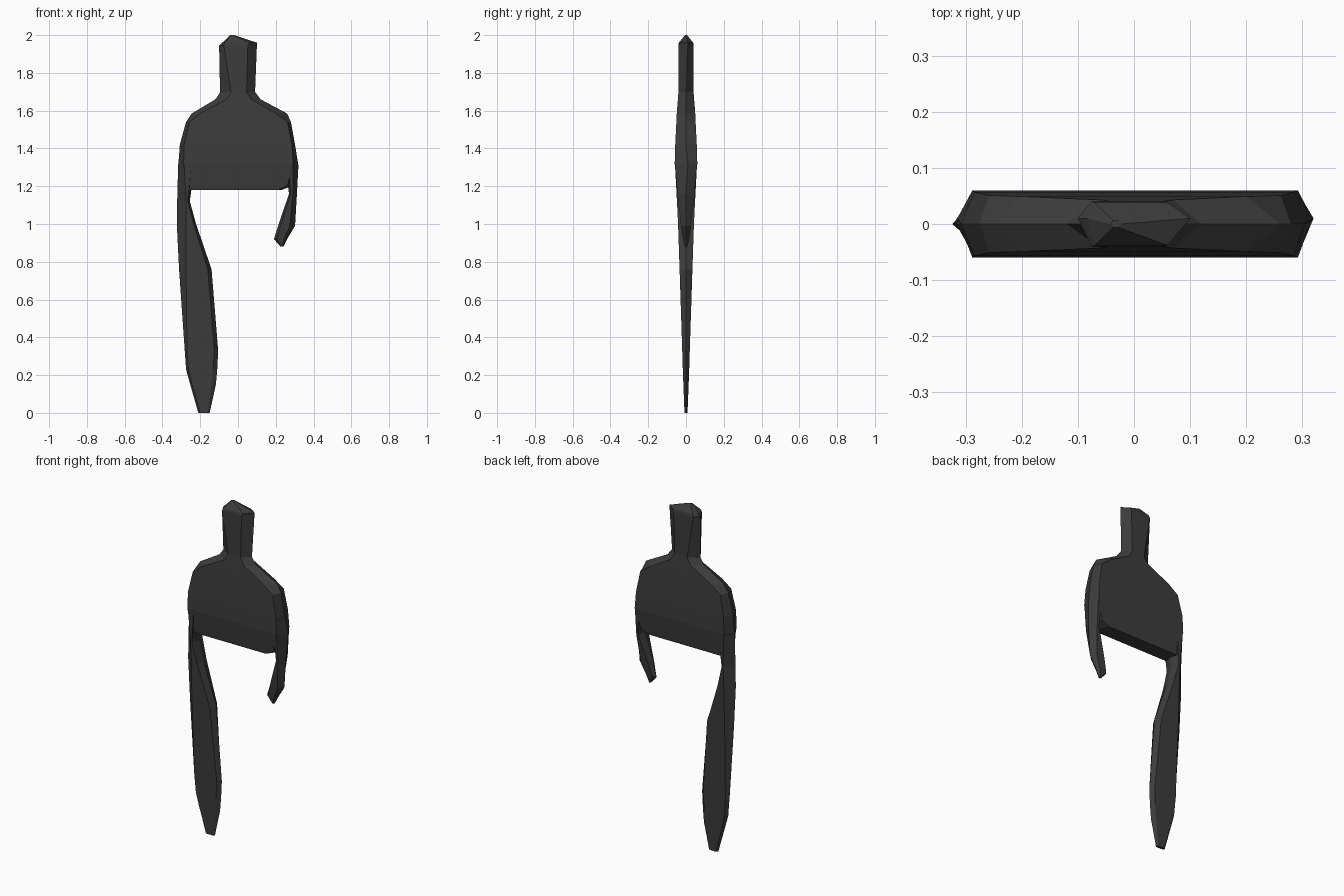
import bpy, bmesh

dark = bpy.data.materials.new("dark_metal")
dark.diffuse_color = (0.045, 0.045, 0.045, 1)


def loft(name, rows):
    """Loft flat six-sided sections; each row is
    (z, left edge, left ridge, right ridge, right edge, half thickness, edge y)."""
    bm = bmesh.new()
    rings = []
    for z, xl, il, ir, xr, t, y in rows:
        pts = [(xl, y), (il, -t), (ir, -t), (xr, y), (ir, t), (il, t)]
        rings.append([bm.verts.new((px, py, z)) for px, py in pts])
    for a, b in zip(rings, rings[1:]):
        for i in range(6):
            j = (i + 1) % 6
            bm.faces.new((a[i], a[j], b[j], b[i]))
    bm.faces.new(rings[0])
    bm.faces.new(rings[-1])
    bmesh.ops.recalc_face_normals(bm, faces=bm.faces)
    mesh = bpy.data.meshes.new(name)
    bm.to_mesh(mesh)
    bm.free()
    mesh.materials.append(dark)
    obj = bpy.data.objects.new(name, mesh)
    bpy.context.collection.objects.link(obj)
    return obj


# Wide plate with sloping shoulders
loft("body", [
    (1.18, -.27, -.26, .21, .23, .043, 0),
    (1.20, -.30, -.265, .26, .28, .046, 0),
    (1.32, -.315, -.288, .292, .318, .06, .01),
    (1.42, -.308, -.285, .285, .302, .057, 0),
    (1.54, -.275, -.258, .262, .28, .051, 0),
    (1.585, -.245, -.20, .20, .26, .049, 0),
    (1.66, -.12, -.06, .07, .12, .043, 0),
    (1.70, -.092, -.035, .045, .09, .04, 0),
])

# Flared stem with a blunt pointed top
loft("stem", [
    (1.69, -.095, -.035, .045, .09, .04, 0),
    (1.945, -.10, -.075, .052, .10, .041, .01),
    (1.96, -.083, -.07, .06, .10, .038, .01),
    (2.0, -.042, -.037, -.028, -.022, .006, 0),
])

# Long blade hanging on the left
loft("long_blade", [
    (1.40, -.308, -.285, -.25, -.24, .055, 0),
    (1.31, -.317, -.285, -.25, -.23, .058, 0),
    (1.12, -.322, -.275, -.265, -.255, .048, 0),
    (1.00, -.324, -.275, -.235, -.222, .042, 0),
    (.76, -.312, -.275, -.16, -.14, .034, 0),
    (.33, -.282, -.27, -.125, -.105, .02, 0),
    (.23, -.275, -.262, -.132, -.11, .017, 0),
    (.15, -.253, -.243, -.14, -.117, .014, 0),
    (.0, -.21, -.20, -.16, -.15, .008, 0),
])

# Short hook hanging on the right
loft("short_hook", [
    (1.40, .25, .26, .287, .305, .055, 0),
    (1.31, .25, .27, .292, .32, .057, .01),
    (1.16, .27, .279, .291, .312, .046, 0),
    (.99, .212, .225, .275, .302, .026, 0),
    (.92, .19, .205, .245, .26, .016, 0),
    (.88, .225, .228, .235, .24, .008, 0),
])
